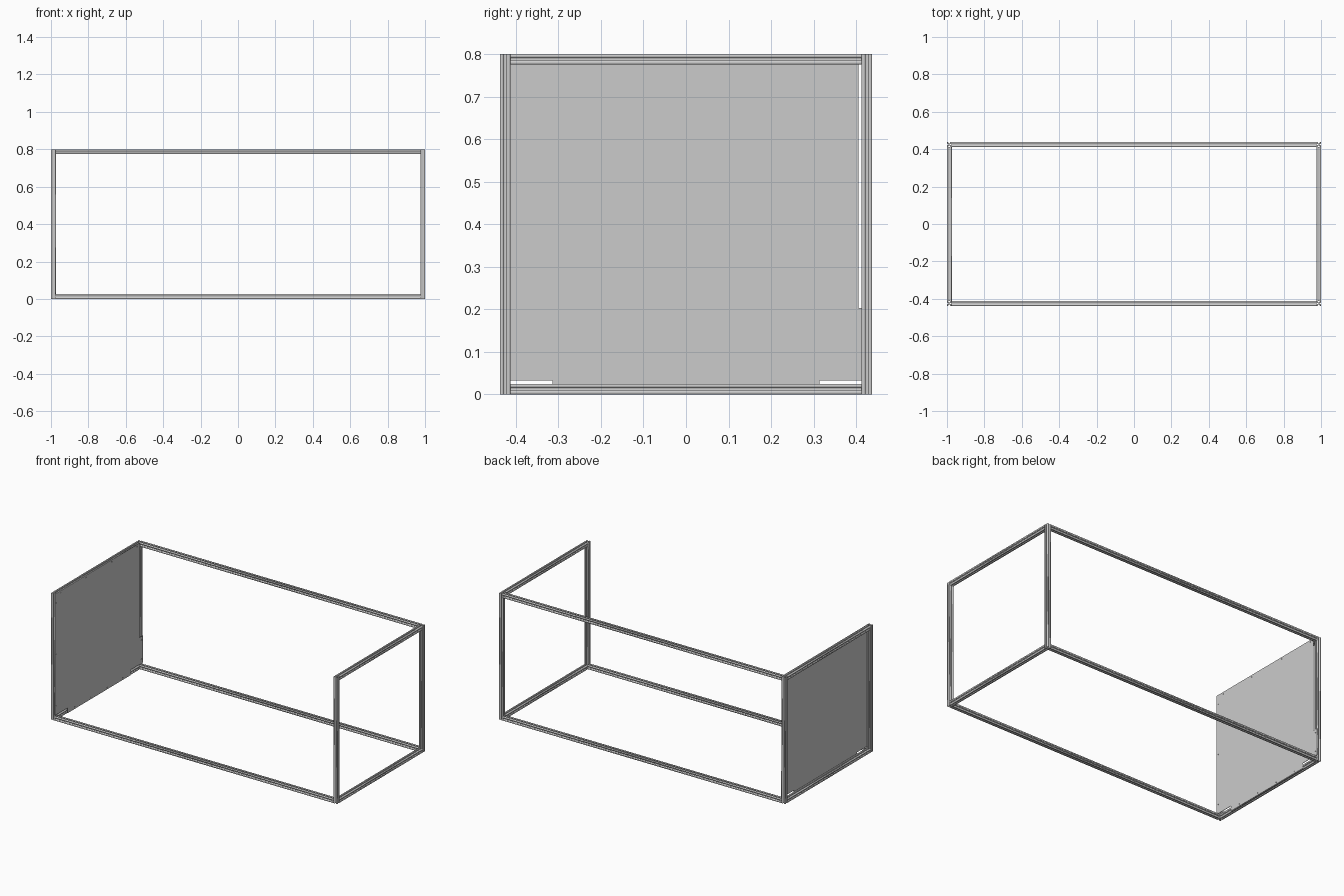
import bpy
from math import pi, cos, sin

if "Cube" in bpy.data.objects:
    bpy.data.objects.remove(bpy.data.objects["Cube"])

S = 0.025                      # extrusion width
H = S / 2
X, Y, Z = 1.0, 0.4375, 0.8     # outer half length, half depth, height


def circle(cx, cy, r, n=12):
    return [(cx + r * cos(2 * pi * i / n), cy + r * sin(2 * pi * i / n)) for i in range(n)]


def extrude(name, loops, length, loc, rot=(0, 0, 0)):
    """Fill closed outlines (inner ones become holes) and extrude them, centred on loc."""
    cu = bpy.data.curves.new(name, 'CURVE')
    cu.dimensions = '2D'
    cu.fill_mode = 'BOTH'
    cu.extrude = length / 2
    for pts in loops:
        sp = cu.splines.new('POLY')
        sp.points.add(len(pts) - 1)
        for p, (x, y) in zip(sp.points, pts):
            p.co = (x, y, 0, 1)
        sp.use_cyclic_u = True
    ob = bpy.data.objects.new(name, cu)
    ob.location = loc
    ob.rotation_euler = rot
    bpy.context.collection.objects.link(ob)
    bpy.ops.object.select_all(action='DESELECT')
    ob.select_set(True)
    bpy.context.view_layer.objects.active = ob
    bpy.ops.object.convert(target='MESH')
    bpy.context.object.name = name


# T-slot cross-section: one quarter, repeated four times around a centre bore
half = [(0.0048, 0.0024), (0.0090, 0.0066), (0.0107, 0.0066), (0.0107, 0.0031), (H, 0.0031)]
quarter = half + [(H, H)] + [(y, x) for x, y in reversed(half)]
slot_profile = []
for k in range(4):
    c, s = round(cos(k * pi / 2)), round(sin(k * pi / 2))
    slot_profile += [(c * x - s * y, s * x + c * y) for x, y in quarter]
section = [slot_profile, circle(0, 0, 0.0025)]

px, py = X - H, Y - H          # post centre lines
low, high = H, Z - H

# Corner posts
for sx, side in ((-1, "left"), (1, "right")):
    for sy, end in ((-1, "front"), (1, "back")):
        extrude(f"{end}_{side}_post", section, Z, (sx * px, sy * py, Z / 2))

# Long rails (the front top is open)
for name, y, z in (("front_bottom_rail", -py, low), ("back_bottom_rail", py, low),
                   ("back_top_rail", py, high)):
    extrude(name, section, 2 * (X - S), (0, y, z), (0, pi / 2, 0))

# Side rails
for sx, side in ((-1, "left"), (1, "right")):
    for z, level in ((low, "bottom"), (high, "top")):
        extrude(f"{side}_{level}_rail", section, 2 * (Y - S), (sx * px, 0, z), (pi / 2, 0, 0))

# Left end panel on the inside of the posts, notched round the long rails
T = 0.003
outline = [(-Y, 0.033), (-0.314, 0.033), (-0.314, 0), (0.314, 0), (0.314, 0.033),
           (Y, 0.033), (Y, 0.203), (0.405, 0.203), (0.405, Z), (-Y, Z)]
holes = [(-py, z) for z in (0.09, 0.415, 0.74)]
holes += [(y, high) for y in (-0.38, -0.13, 0.13, 0.38)]
holes += [(y, low) for y in (-0.24, -0.08, 0.08, 0.24)]
holes += [(py, z) for z in (0.06, 0.18)]
extrude("left_end_panel", [outline] + [circle(y, z, 0.003) for y, z in holes],
        T, (-X + S + T / 2, 0, 0), (pi / 2, 0, pi / 2))
